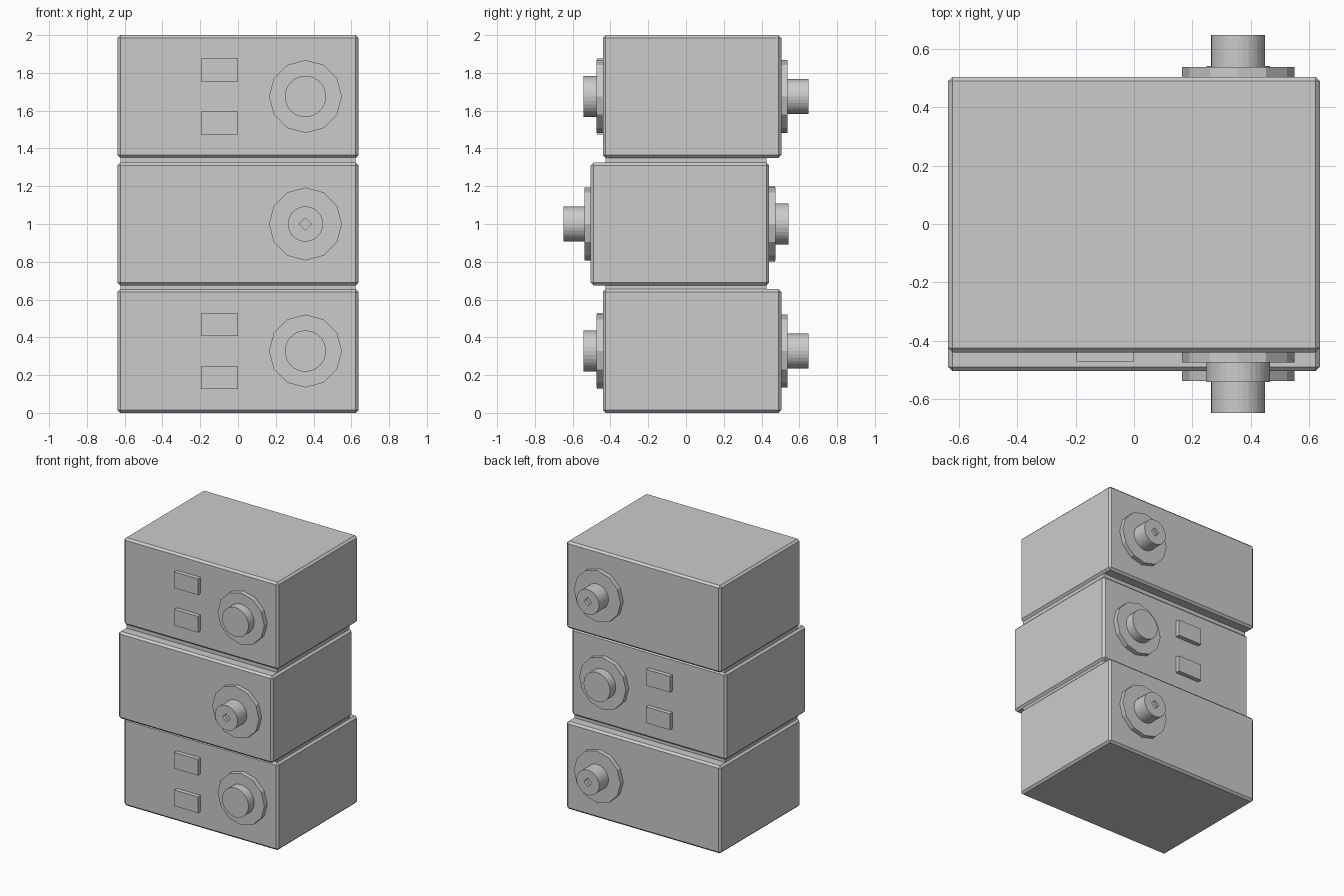
import bpy
from math import pi

if "Cube" in bpy.data.objects:
    bpy.data.objects.remove(bpy.data.objects["Cube"])


def box(name, lo, hi, bevel=0):
    size = [b - a for a, b in zip(lo, hi)]
    bpy.ops.mesh.primitive_cube_add(size=1, location=[(a + b) / 2 for a, b in zip(lo, hi)])
    ob = bpy.context.object
    ob.name = name
    ob.scale = size
    bpy.ops.object.transform_apply(location=False, rotation=False, scale=True)
    if bevel:
        m = ob.modifiers.new("bevel", 'BEVEL')
        m.width = bevel
        m.segments = 1
    return ob


def disc(name, x, z, y0, y1, r, sides):
    # cylinder lying along y
    bpy.ops.mesh.primitive_cylinder_add(vertices=sides, radius=r, depth=abs(y1 - y0),
                                        location=(x, (y0 + y1) / 2, z), rotation=(pi / 2, 0, 0))
    ob = bpy.context.object
    ob.name = name
    return ob


def ybox(name, x0, x1, y0, y1, z0, z1, bevel=0):
    return box(name, (x0, min(y0, y1), z0), (x1, max(y0, y1), z1), bevel)


DIAL_X = 0.357


def unit(label, z0, z1, s):
    # s = 1: knob side faces the front; s = -1: knob side faces the back
    zc = (z0 + z1) / 2
    ybox(label + "_case", -0.638, 0.638, -0.44 * s, 0.505 * s, z0, z1, 0.015)

    # knob side: twelve-sided plate, round knob, two raised panels
    disc(label + "_knob_plate", DIAL_X, zc, -0.43 * s, -0.475 * s, 0.193, 12)
    disc(label + "_knob", DIAL_X, zc, -0.465 * s, -0.542 * s, 0.109, 32)
    for i, dz in enumerate((-0.14, 0.14)):
        ybox(f"{label}_panel_{i}", -0.197, 0.0, -0.43 * s, -0.472 * s,
             zc + dz - 0.06, zc + dz + 0.06)

    # shaft side: plate and shaft with a square keyhole
    disc(label + "_shaft_plate", DIAL_X, zc, 0.495 * s, 0.538 * s, 0.193, 12)
    shaft = disc(label + "_shaft", DIAL_X, zc, 0.53 * s, 0.648 * s, 0.093, 32)
    cutter = disc(label + "_keyhole_cutter", DIAL_X, zc, 0.625 * s, 0.67 * s, 0.032, 4)
    m = shaft.modifiers.new("keyhole", 'BOOLEAN')
    m.operation = 'DIFFERENCE'
    m.solver = 'EXACT'
    m.object = cutter
    bpy.context.view_layer.objects.active = shaft
    bpy.ops.object.modifier_apply(modifier=m.name)
    bpy.data.objects.remove(cutter, do_unlink=True)


# three stacked units, the middle one reversed
unit("bottom", 0.0, 0.655, 1)
unit("middle", 0.675, 1.325, -1)
unit("top", 1.35, 2.0, 1)

# recessed spacers between the units
for name, z0, z1 in (("lower_spacer", 0.645, 0.685), ("upper_spacer", 1.315, 1.36)):
    box(name, (-0.623, -0.427, z0), (0.623, 0.427, z1))
